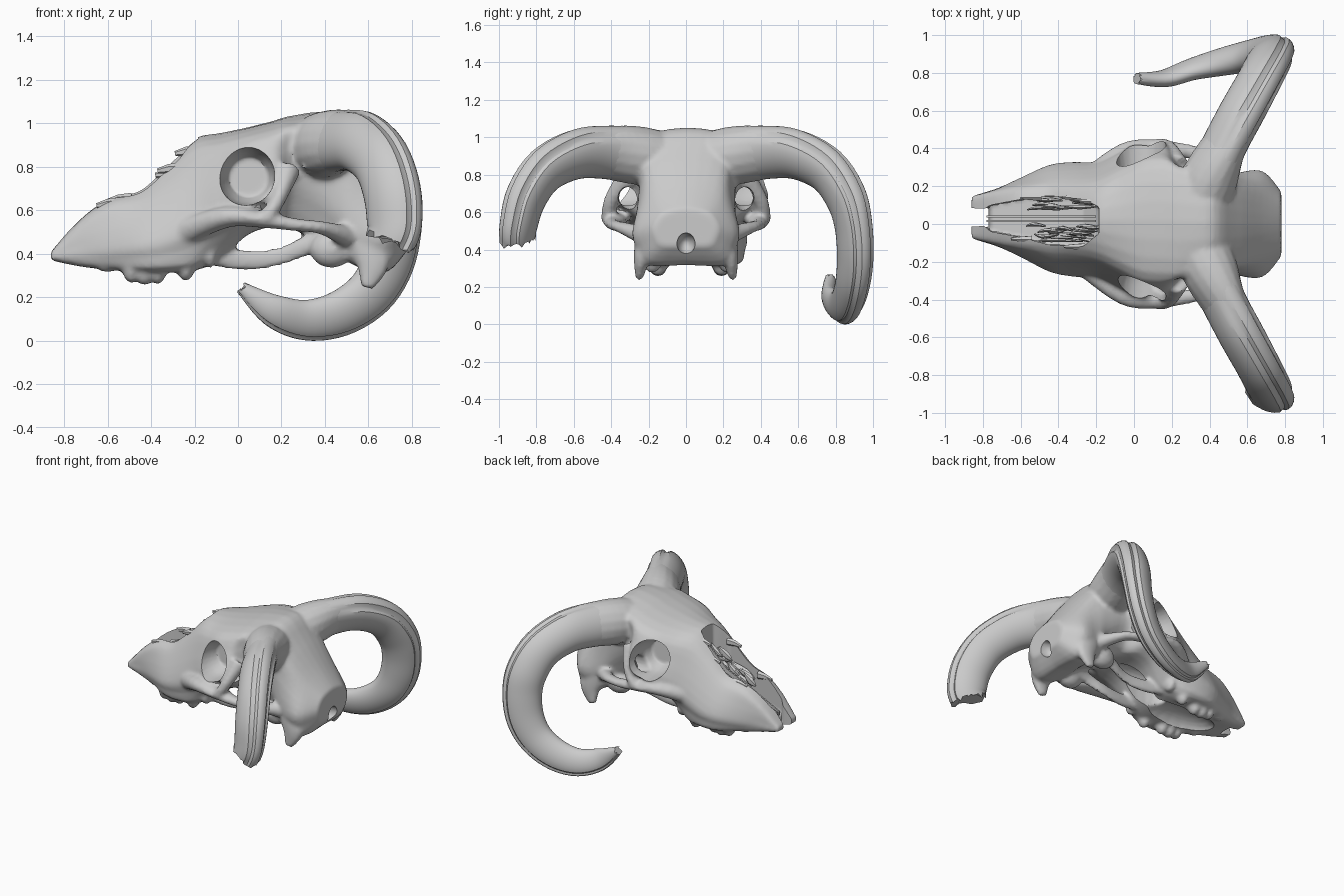
import bpy, bmesh, math, random
from mathutils import Vector, Matrix

if "Cube" in bpy.data.objects:
    bpy.data.objects.remove(bpy.data.objects["Cube"])

random.seed(4)


def spline(pts, n=4, closed=False):
    """Catmull-Rom through tuples of any length."""
    out, k = [], len(pts)
    for i in range(k if closed else k - 1):
        q = [pts[j % k] if closed else pts[min(max(j, 0), k - 1)] for j in range(i - 1, i + 3)]
        for s in range(n):
            t = s / n
            out.append(tuple(.5 * (2 * b + (c - a) * t + (2 * a - 5 * b + 4 * c - d) * t * t
                                   + (3 * b - a - 3 * c + d) * t ** 3) for a, b, c, d in zip(*q)))
    return out if closed else out + [tuple(pts[-1])]


def loft(bm, rings):
    """Skin a list of rings and cap both ends."""
    vs = [[bm.verts.new(p) for p in r] for r in rings]
    for a, b in zip(vs, vs[1:]):
        for i in range(len(a)):
            j = (i + 1) % len(a)
            bm.faces.new((a[i], a[j], b[j], b[i]))
    bm.faces.new(vs[0])
    bm.faces.new(vs[-1])


def tube(bm, path, centre, side=1, groove=0, n=16, steps=4, ragged=0):
    """Elliptical tube; path rows are x, y, z, radius away from centre, sideways radius."""
    pts, rings = spline(path, steps), []
    for i, p in enumerate(pts):
        pos = Vector(p[:3])
        t = (Vector(pts[min(i + 1, len(pts) - 1)][:3]) - Vector(pts[max(i - 1, 0)][:3])).normalized()
        u = pos - Vector(centre)
        u = (u - t * u.dot(t)).normalized()
        w = t.cross(u)
        ring = []
        for k in range(n):
            a = 2 * math.pi * k / n
            g = 1 - groove * min(1, max(0, i - 7) / 10) * (math.exp(-((a - .55) / .13) ** 2)
                                                           + math.exp(-((a - 5.75) / .13) ** 2))
            v = pos + (u * math.cos(a) * p[3] + w * math.sin(a) * p[4]) * g
            if ragged and i == len(pts) - 1:
                v += t * random.uniform(-ragged, ragged)
            ring.append((v.x, v.y * side, v.z))
        rings.append(ring)
    loft(bm, rings)


def ball(bm, loc, size):
    bmesh.ops.create_uvsphere(bm, u_segments=20, v_segments=12, radius=1,
                              matrix=Matrix.Translation(loc) @ Matrix.Diagonal((*size, 1)))


def make(name, bm):
    bmesh.ops.recalc_face_normals(bm, faces=bm.faces)
    me = bpy.data.meshes.new(name)
    bm.to_mesh(me)
    bm.free()
    ob = bpy.data.objects.new(name, me)
    bpy.context.collection.objects.link(ob)
    return ob


def bake(ob, angle=40):
    for o in bpy.context.selected_objects:
        o.select_set(False)
    ob.select_set(True)
    bpy.context.view_layer.objects.active = ob
    if ob.modifiers:
        bpy.ops.object.convert(target='MESH')
    bpy.ops.object.shade_smooth_by_angle(angle=math.radians(angle))


def remesh(ob, size):
    m = ob.modifiers.new("fuse", 'REMESH')
    m.mode, m.voxel_size = 'VOXEL', size


# Skull body: x, y centre, top z, bottom z, top width, mid width, mid z, bottom width
SECTIONS = [
    (-.86, .035, .41, .37, .09, .11, .39, .09),
    (-.73, .035, .56, .345, .12, .15, .43, .12),
    (-.60, .035, .66, .33, .14, .21, .43, .16),
    (-.45, .03, .71, .32, .15, .28, .45, .23),
    (-.33, .025, .82, .32, .15, .30, .48, .25),
    (-.20, .02, .93, .33, .17, .31, .54, .23),
    (-.08, .02, .955, .38, .22, .36, .60, .17),
    (.04, .02, .98, .49, .27, .42, .66, .20),
    (.16, .02, 1.01, .53, .28, .42, .70, .20),
    (.25, .01, 1.035, .52, .27, .28, .76, .14),
    (.42, .01, 1.045, .44, .24, .25, .66, .16),
    (.54, 0, .92, .35, .20, .27, .54, .22),
    (.68, 0, .74, .32, .15, .28, .50, .21),
    (.78, 0, .62, .42, .10, .17, .52, .12),
]
bm = bmesh.new()
rings = []
for x, yc, zt, zb, wt, wm, zm, wb in spline(SECTIONS):
    h = [(0, zt), (wt, zt - .09 * (zt - zb)), ((wt + wm) / 2 + .01, (zt + zm) / 2),
         (wm, zm), ((wm + wb) / 2 + .015, (zm + zb) / 2), (wb, zb), (0, zb)]
    prof = h + [(-y, z) for y, z in h[-2:0:-1]]
    rings.append([(x, yc + y, z) for y, z in spline(prof, 3, True)])
loft(bm, rings)

# Horn path, shared by the horn bases and both horns
HORN = [(.33, .10, .88, .15, .13), (.41, .26, .90, .155, .125), (.48, .42, .92, .15, .11),
        (.57, .59, .91, .145, .11), (.66, .755, .825, .14, .105), (.71, .855, .68, .14, .10),
        (.72, .895, .53, .135, .09), (.69, .905, .36, .13, .085), (.61, .89, .22, .12, .08),
        (.47, .86, .125, .11, .07), (.31, .82, .095, .095, .055), (.16, .77, .14, .075, .045),
        (.02, .77, .24, .03, .03)]
CURL = (.38, .72, .5)
BASE = [(.34, .06, .87, .14, .15), (.40, .24, .90, .158, .15), (.475, .41, .918, .15, .112), (.56, .57, .91, .11, .08)]
UP = (.2, .2, -5)
for s in (1, -1):
    tube(bm, BASE, CURL, s)
    # Cheek arch, under the eye and back to the braincase
    tube(bm, [(-.25, .24, .50, .06, .05), (-.05, .365, .57, .05, .065), (.10, .38, .56, .04, .07),
              (.25, .39, .535, .03, .04), (.38, .35, .52, .03, .04), (.50, .24, .48, .05, .05)], UP, s)
    # Bar behind the eye
    tube(bm, [(.13, .41, .56, .04, .045), (.19, .40, .66, .035, .04), (.23, .31, .79, .06, .06)], (-5, .4, .6), s)
    # Palate-to-base strut
    tube(bm, [(-.15, .14, .40, .05, .03), (.03, .12, .37, .048, .022), (.18, .11, .385, .042, .02),
              (.30, .13, .43, .045, .025), (.42, .13, .47, .06, .05)], UP, s)
    # Hanging process beside the neck joint, joint knob and ear bulb
    tube(bm, [(.58, .20, .50, .10, .07), (.62, .235, .36, .08, .045), (.59, .25, .245, .03, .02)], (-5, .2, .4), s)
    ball(bm, (.72, .09 * s, .46), (.06, .07, .09))
    ball(bm, (.43, .17 * s, .42), (.10, .07, .085))
    # Cheek teeth
    for x, z, r in ((-.49, .275, .04), (-.43, .265, .045), (-.37, .27, .04), (-.24, .285, .04), (-.13, .345, .035)):
        ball(bm, (x, .02 + s * (.17 if x < -.3 else .2), z + .05), (r, .05, .06))
    ball(bm, (-.60, .03 + s * .13, .345), (.05, .035, .03))
skull = make("skull", bm)
remesh(skull, .014)
sm = skull.modifiers.new("soften", 'SMOOTH')
sm.factor, sm.iterations = .5, 3

# Openings: nose, eye sockets, passage behind the eye, palate hollow, neck hole
bm = bmesh.new()
loft(bm, [[(x, a, f), (x, b, f), (x + o, b, 1.2), (x + o, a, 1.2)] for x, a, b, f, o in (
    (-.95, -.02, .09, .2, 0), (-.79, -.01, .08, .2, 0), (-.76, -.04, .10, .42, 0),
    (-.60, -.07, .13, .45, 0), (-.45, -.11, .15, .47, 0), (-.27, -.12, .13, .50, 0),
    (-.19, -.05, .09, .58, .01))])
ball(bm, (-.38, .025, .30), (.32, .12, .09))
ball(bm, (.0, .02, .42), (.25, .09, .14))
ball(bm, (.79, 0, .43), (.09, .05, .06))
for s in (1, -1):
    tube(bm, [(.05, .19, .75, .09, .09), (.045, .27, .755, .125, .12), (.035, .38, .76, .138, .135),
              (.03, .60, .76, .145, .14)], UP, s, n=24)
    tube(bm, [(.08, .31, .69, .05, .05), (.20, .31, .67, .065, .05), (.38, .33, .66, .08, .06)], UP, s)
holes = make("opening_cutter", bm)
remesh(holes, .012)
holes.hide_render = True
bo = skull.modifiers.new("openings", 'BOOLEAN')
bo.operation, bo.object, bo.solver = 'DIFFERENCE', holes, 'EXACT'
bake(skull)
bpy.data.objects.remove(holes)

# Whole horn on one side, broken horn on the other
bm = bmesh.new()
tube(bm, HORN, CURL, 1, .16, 40, 5, .012)
bake(make("long_horn", bm), 28)
bm = bmesh.new()
tube(bm, HORN[:7] + [(.70, .90, .46, .125, .085)], CURL, -1, .16, 40, 5, .025)
bake(make("broken_horn", bm), 28)

# Thin bones inside the nose: middle wall and ragged scrolls
bm = bmesh.new()
for y, top in ((.015, .0), (.04, -.02)):
    line = [(-.78, .43), (-.2, .5), (-.2, .80 + top), (-.35, .66 + top), (-.55, .57 + top), (-.78, .46)]
    loft(bm, [[(x, y + d, z) for x, z in line] for d in (-.005, .005)])
for i in range(30):
    x0 = random.uniform(-.57, -.28)
    y = random.choice((-1, 1)) * random.uniform(.03, .11) + .02
    z = .56 + (x0 + .55) * .5 + random.uniform(-.06, .04)
    ln = random.uniform(.08, .22)
    tube(bm, [(x0, y, z, .004, .004), (x0 + ln * .4, y + random.uniform(-.015, .015), z + .03, .03, .012),
              (min(x0 + ln, -.19), y, z + .07, .012, .006)], UP, 1, n=6, steps=2)
bake(make("nasal_bones", bm), 25)

# Jagged splinters along the rim of the nose opening
bm = bmesh.new()
for x, y, z in ((-.24, .12, .87), (-.32, -.12, .79), (-.33, .14, .77), (-.55, .14, .65), (-.60, -.08, .63)):
    tube(bm, [(x + .06, y, z, .03, .02), (x, y, z, .022, .015), (x - .05, y, z - .01, .012, .008)], UP, n=6, steps=1)
bake(make("rim_splinters", bm), 25)
